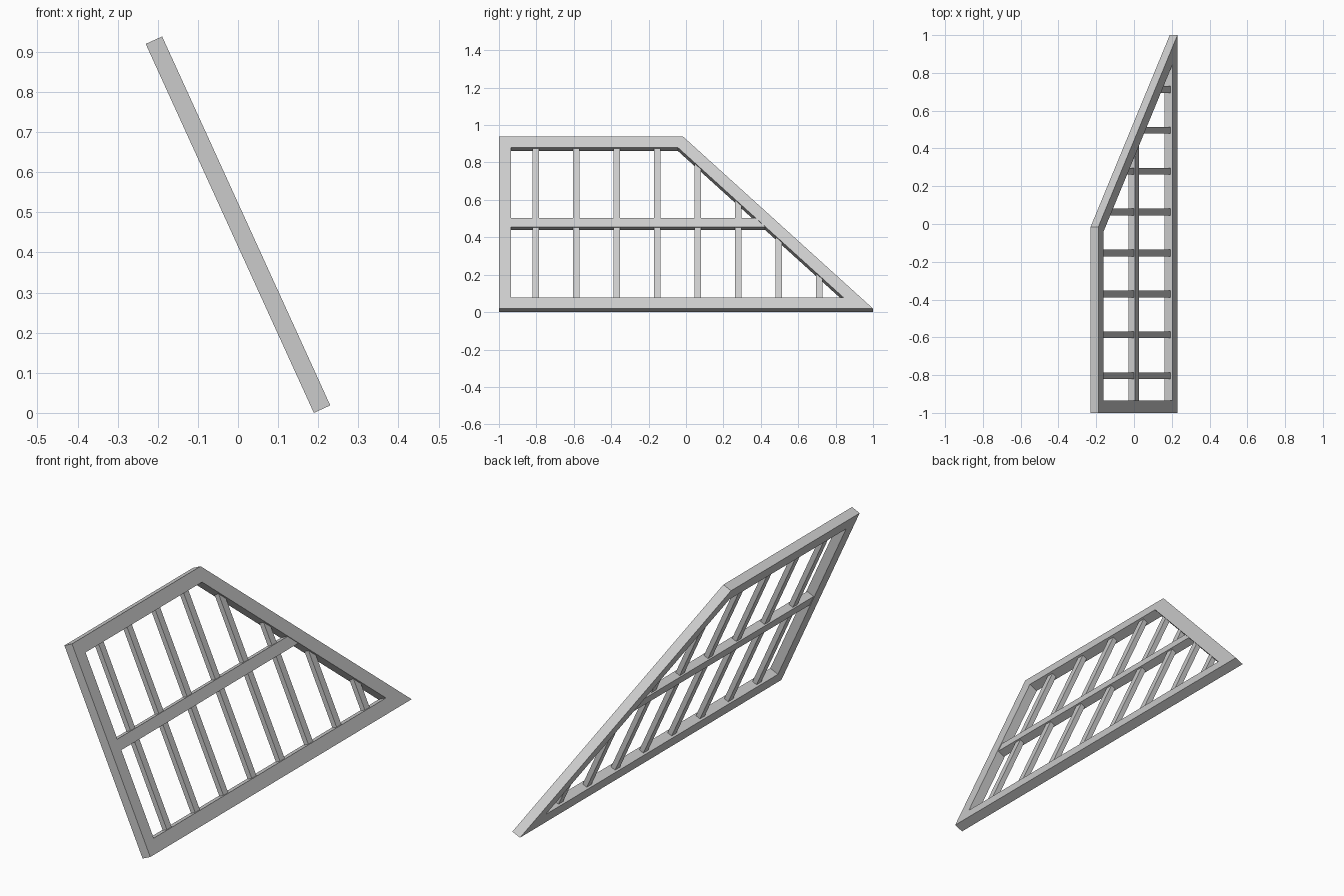
import bpy, bmesh, math
from mathutils import Matrix, Vector

cube = bpy.data.objects.get("Cube")
if cube:
    bpy.data.objects.remove(cube)

LENGTH, HEIGHT, DEPTH, BORDER = 2.0, 1.011, 0.045, 0.065
TOP_CORNER = -0.016
TILT = math.radians(24.5)

# Leaning plane: local x runs along the panel, local y up the slope, local z outward
along = Vector((0, 1, 0))
up = Vector((-math.sin(TILT), 0, math.cos(TILT)))
out = along.cross(up)
origin = -(up * HEIGHT + out * DEPTH) / 2
origin.z = 0
place = Matrix((along, up, out)).transposed().to_4x4()
place.translation = origin

grey = bpy.data.materials.new("plain grey")
grey.use_nodes = True
colour = (0.6, 0.6, 0.6, 1)
grey.diffuse_color = colour
grey.node_tree.nodes["Principled BSDF"].inputs["Base Color"].default_value = colour


def finish(name, bm):
    bmesh.ops.recalc_face_normals(bm, faces=bm.faces)
    mesh = bpy.data.meshes.new(name)
    bm.to_mesh(mesh)
    bm.free()
    mesh.materials.append(grey)
    obj = bpy.data.objects.new(name, mesh)
    obj.matrix_world = place
    bpy.context.collection.objects.link(obj)


def bar(name, x0, x1, y0, y1, thick):
    """Box centred in the depth of the frame."""
    bm = bmesh.new()
    size = Matrix.Diagonal((x1 - x0, y1 - y0, thick, 1))
    middle = Matrix.Translation(((x0 + x1) / 2, (y0 + y1) / 2, DEPTH / 2))
    bmesh.ops.create_cube(bm, size=1, matrix=middle @ size)
    finish(name, bm)


# Outer frame: four-sided outline, mitred border, extruded to depth
outline = [Vector(p) for p in ((-1, 0), (1, 0), (TOP_CORNER, HEIGHT), (-1, HEIGHT))]
inner = []
for i, p in enumerate(outline):
    a = (p - outline[i - 1]).normalized()
    b = (outline[(i + 1) % 4] - p).normalized()
    inner.append(p + (b - a) * BORDER / (a.x * b.y - a.y * b.x))
bm = bmesh.new()
ring_out = [bm.verts.new((p.x, p.y, 0)) for p in outline]
ring_in = [bm.verts.new((p.x, p.y, 0)) for p in inner]
for i in range(4):
    j = (i + 1) % 4
    bm.faces.new((ring_out[i], ring_out[j], ring_in[j], ring_in[i]))
extruded = bmesh.ops.extrude_face_region(bm, geom=bm.faces[:])["geom"]
bmesh.ops.translate(bm, vec=(0, 0, DEPTH),
                    verts=[v for v in extruded if isinstance(v, bmesh.types.BMVert)])
finish("outer_frame", bm)


def slope_x(y):
    """Centre line of the sloping border at a given height."""
    return 1 - BORDER * 0.707 - y * (1 - TOP_CORNER) / HEIGHT


# Middle rail runs from the upright to the sloping border
bar("middle_rail", -0.97, slope_x(0.508), 0.482, 0.534, 0.038)

# Slats, cut short under the sloping border
for i in range(8):
    x = -0.803 + i * 0.2165
    top = min(HEIGHT - BORDER / 2, (slope_x(0) - x) * HEIGHT / (1 - TOP_CORNER))
    bar(f"slat_{i + 1}", x - 0.018, x + 0.018, BORDER / 2, top, 0.024)
